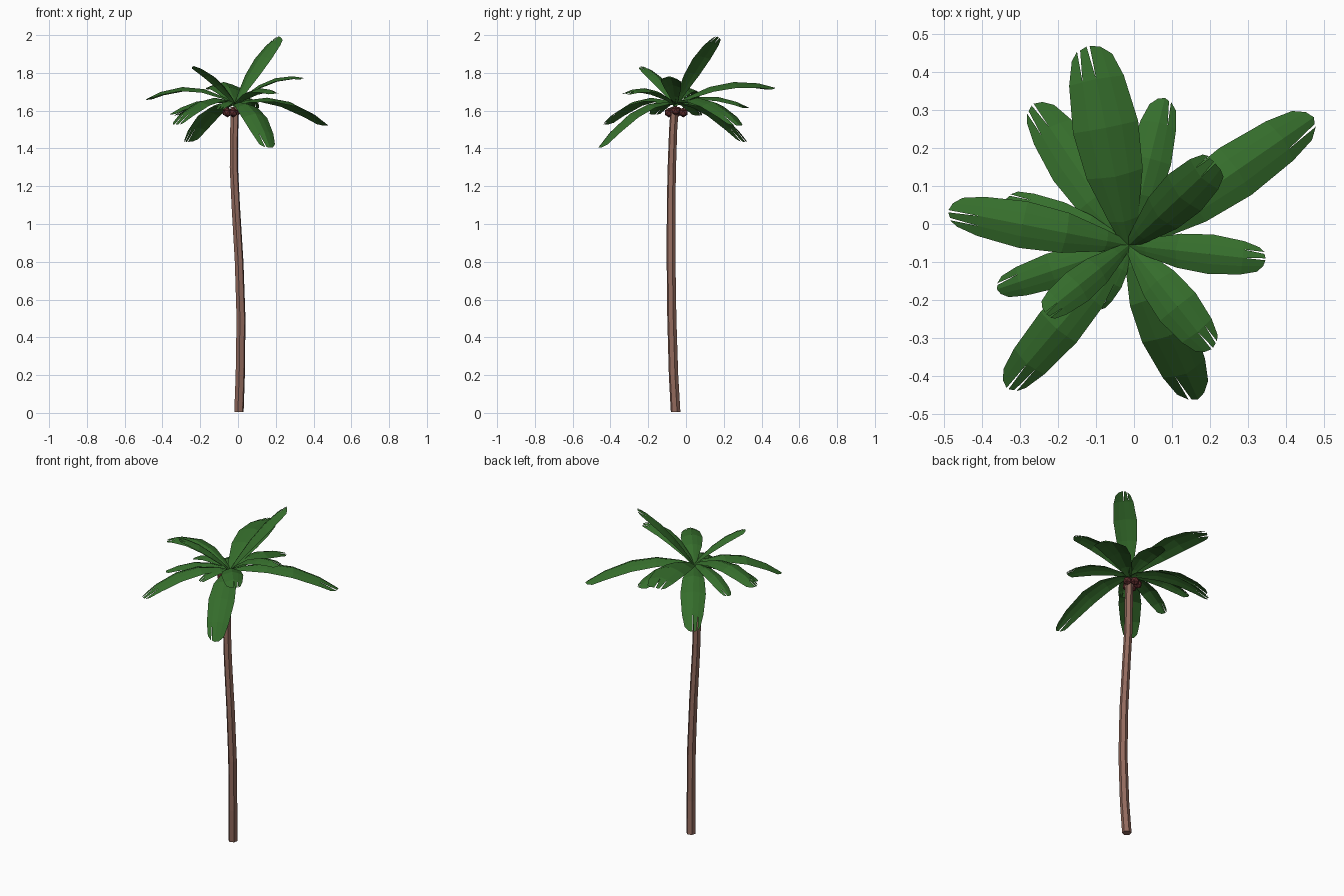
import bpy, bmesh, math
from mathutils import Vector

if "Cube" in bpy.data.objects:
    bpy.data.objects.remove(bpy.data.objects["Cube"])


def material(name, rgb):
    m = bpy.data.materials.new(name)
    m.diffuse_color = (*rgb, 1)
    m.use_nodes = True
    m.node_tree.nodes["Principled BSDF"].inputs["Base Color"].default_value = m.diffuse_color
    return m


GREEN = material("leaf green", (0.036, 0.155, 0.025))
BARK = material("bark brown", (0.29, 0.145, 0.11))
NUT = material("coconut red brown", (0.11, 0.026, 0.026))


def finish(bm, name, mat):
    me = bpy.data.meshes.new(name)
    bm.to_mesh(me)
    bm.free()
    me.materials.append(mat)
    ob = bpy.data.objects.new(name, me)
    bpy.context.collection.objects.link(ob)
    return ob


# Trunk: six-sided tube swept along a gently bent path
path = [(0.005, -0.055, 0.005), (0.012, -0.066, 0.2), (0.016, -0.075, 0.5),
        (0.006, -0.079, 0.8), (-0.012, -0.079, 1.1), (-0.022, -0.075, 1.3),
        (-0.02, -0.068, 1.5), (-0.018, -0.06, 1.62)]
bm = bmesh.new()
rings = []
for x, y, z in path:
    r = 0.026 - 0.004 * z / 1.6
    rings.append([bm.verts.new((x + r * math.cos(a), y + r * math.sin(a), z))
                  for a in (i * math.tau / 6 + 0.3 for i in range(6))])
for a, b in zip(rings, rings[1:]):
    for i in range(6):
        j = (i + 1) % 6
        bm.faces.new((a[i], a[j], b[j], b[i]))
bm.faces.new(rings[0][::-1])
bm.faces.new(rings[-1])
finish(bm, "trunk", BARK)

# Coconuts: low-poly balls clustered under the crown
for i, (x, y, z) in enumerate([(-0.055, -0.08, 1.59), (-0.06, -0.04, 1.595),
                               (-0.02, -0.015, 1.59), (0.0, -0.055, 1.60),
                               (-0.025, -0.09, 1.59)]):
    bm = bmesh.new()
    bmesh.ops.create_icosphere(bm, subdivisions=1, radius=0.026)
    bmesh.ops.translate(bm, verts=bm.verts, vec=(x, y, z))
    finish(bm, f"coconut_{i + 1}", NUT)

BASE = Vector((-0.014, -0.056, 1.635))
# Half-width along the leaf, as (position, share of full half-width)
PROFILE = [(-0.03, 0.12), (0.12, 0.45), (0.35, 0.86), (0.6, 1.0), (0.85, 0.84)]


def frond(name, tip, mid_z, width, seed):
    """Arched leaf folded along its rib, with a toothed blunt end."""
    tip = Vector(tip)
    flat = Vector((tip.x - BASE.x, tip.y - BASE.y, 0))
    side = Vector((-flat.y, flat.x, 0)).normalized()

    def spine(t):
        p = BASE + flat * t
        p.z = (BASE.z * (1 - t) * (1 - 2 * t) + mid_z * 4 * t * (1 - t)
               + tip.z * t * (2 * t - 1))
        return p

    def point(t, u, half):
        tangent = (spine(t + 0.01) - spine(t - 0.01)).normalized()
        up = tangent.cross(side).normalized()
        return spine(t) + side * (u * half) - up * (0.35 * half * abs(u) ** 1.3)

    bm = bmesh.new()
    cols = (-1, -0.5, 0, 0.5, 1)
    rows = [[bm.verts.new(point(t, u, w * width / 2)) for u in cols] for t, w in PROFILE]
    for a, b in zip(rows, rows[1:]):
        for i in range(4):
            bm.faces.new((a[i], b[i], b[i + 1], a[i + 1]))
    # End strips; one or two gaps are torn open between them
    last, half = rows[-1], width * 0.31
    ends = (0.97, 1.01, 1.02, 1.01, 0.97)
    torn = {1 + seed % 3, 1 + (seed * 2) % 3}
    tips = [bm.verts.new(point(t, u, half)) for t, u in zip(ends, cols)]
    for i in range(4):
        l, r = tips[i], tips[i + 1]
        if i in torn:
            l = bm.verts.new(point(ends[i], cols[i] + 0.16, half))
        bm.faces.new((last[i], l, r, last[i + 1]))
    for f in bm.faces:
        f.normal_update()
        if f.normal.z < 0:
            f.normal_flip()
    finish(bm, name, GREEN)


# Leaves: tip position, height at mid length, width
FRONDS = [((0.465, 0.275, 1.53), 1.66, 0.15), ((0.21, 0.155, 1.99), 1.855, 0.13),
          ((-0.115, 0.46, 1.725), 1.745, 0.175), ((0.08, 0.325, 1.62), 1.675, 0.115),
          ((-0.26, 0.31, 1.445), 1.615, 0.14), ((-0.48, 0.035, 1.665), 1.725, 0.125),
          ((-0.33, 0.065, 1.58), 1.65, 0.09), ((0.34, -0.095, 1.775), 1.76, 0.105),
          ((-0.33, -0.425, 1.535), 1.66, 0.125), ((-0.355, -0.17, 1.585), 1.655, 0.095),
          ((-0.23, -0.23, 1.835), 1.77, 0.095), ((0.20, -0.325, 1.695), 1.715, 0.12),
          ((0.165, -0.455, 1.415), 1.61, 0.145), ((-0.10, -0.22, 1.61), 1.65, 0.07)]
for i, (tip, mid_z, width) in enumerate(FRONDS):
    frond(f"frond_{i + 1}", tip, mid_z, width, i)
